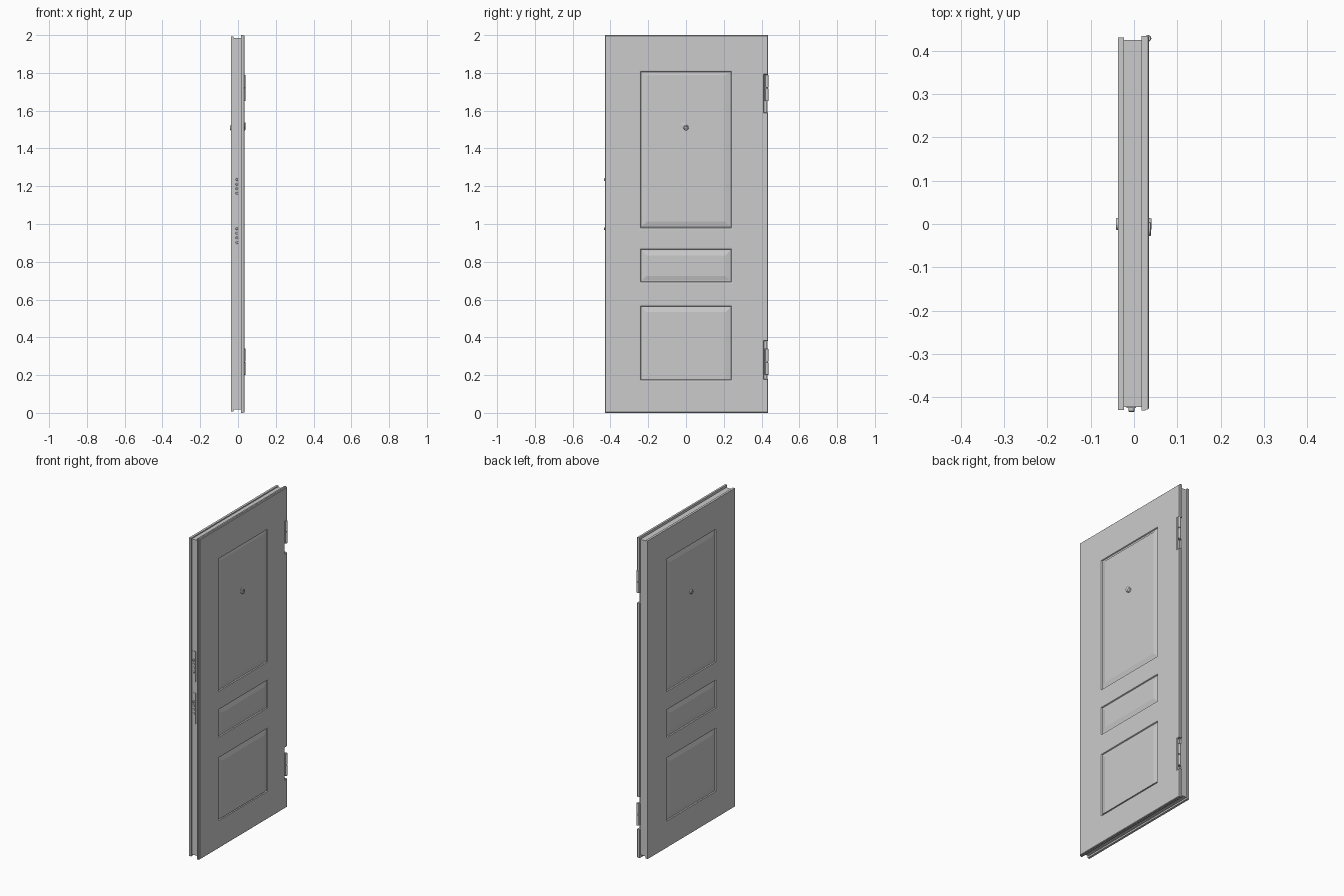
import bpy, bmesh, math
from mathutils import Matrix, Vector

if "Cube" in bpy.data.objects:
    bpy.data.objects.remove(bpy.data.objects["Cube"])

NOTCHES = [(0.18, 0.38), (1.59, 1.79)]
PANELS = [(0.165, 0.575), (0.685, 0.875), (0.972, 1.815)]


def finish(name, bm, smooth=False):
    bmesh.ops.recalc_face_normals(bm, faces=bm.faces[:])
    me = bpy.data.meshes.new(name)
    bm.to_mesh(me)
    bm.free()
    ob = bpy.data.objects.new(name, me)
    bpy.context.collection.objects.link(ob)
    if smooth:
        bpy.context.view_layer.objects.active = ob
        ob.select_set(True)
        bpy.ops.object.shade_smooth_by_angle(angle=math.radians(35))
        ob.select_set(False)
    return ob


def box(name, x, y, z):
    bm = bmesh.new()
    bmesh.ops.create_cube(bm, size=1)
    for v in bm.verts:
        v.co = [a[0] + (c + 0.5) * (a[1] - a[0]) for a, c in zip((x, y, z), v.co)]
    return finish(name, bm)


def lathe(name, profile, loc, axis, seg=24):
    """Spin (radius, height) points around an axis through loc."""
    bm = bmesh.new()
    vs = [bm.verts.new((r, 0, h)) for r, h in profile]
    es = [bm.edges.new(p) for p in zip(vs, vs[1:])]
    bmesh.ops.spin(bm, geom=vs + es, cent=(0, 0, 0), axis=(0, 0, 1),
                   angle=2 * math.pi, steps=seg)
    bmesh.ops.remove_doubles(bm, verts=bm.verts[:], dist=1e-5)
    rot = Vector((0, 0, 1)).rotation_difference(Vector(axis)).to_matrix().to_4x4()
    bmesh.ops.transform(bm, matrix=Matrix.Translation(loc) @ rot, verts=bm.verts[:])
    return finish(name, bm, True)


def skin(name, x, thick, y, z, panels=(), notches=(), flip=False, chamfer=0.0):
    """Flat sheet facing +x with moulded panels and hinge notches."""
    ys = [y[0], -0.25, 0.25, 0.412, y[1]]
    zs = sorted([z[0], z[1]] + [c for p in list(panels) + list(notches) for c in p])
    bm = bmesh.new()
    g = [[bm.verts.new((x, a, b)) for b in zs] for a in ys]
    regions = [[] for _ in panels]
    for i in range(len(ys) - 1):
        for j in range(len(zs) - 1):
            mid = (zs[j] + zs[j + 1]) / 2
            if i == 3 and any(a < mid < b for a, b in notches):
                continue
            f = bm.faces.new((g[i][j], g[i + 1][j], g[i + 1][j + 1], g[i][j + 1]))
            for k, (a, b) in enumerate(panels):
                if i == 1 and a < mid < b:
                    regions[k].append(f)
    bm.normal_update()
    # outer edge and thickness
    rim = [e for e in bm.edges if e.is_boundary]
    back = bmesh.ops.duplicate(bm, geom=bm.faces[:])
    vmap = back['vert_map']
    sides = [(e.verts[0], e.verts[1], vmap[e.verts[1]], vmap[e.verts[0]]) for e in rim]
    for s in sides:
        bm.faces.new(s)
    bv = [v for v in back['geom'] if isinstance(v, bmesh.types.BMVert)]
    bmesh.ops.translate(bm, vec=(-thick, 0, 0), verts=bv)
    # stepped groove, then a slope rising to the raised field
    for faces in regions:
        for w, d in [(0.008, -0.001), (0.003, -0.006), (0.004, 0), (0.026, 0.006)]:
            bm.normal_update()
            bmesh.ops.inset_region(bm, faces=faces, thickness=w, use_even_offset=True)
            bmesh.ops.translate(bm, vec=(d, 0, 0),
                                verts=list({v for f in faces for v in f.verts}))
    bmesh.ops.recalc_face_normals(bm, faces=bm.faces[:])
    if chamfer:
        bmesh.ops.bevel(bm, geom=[e for e in rim if e.is_valid], offset=chamfer,
                        segments=1, affect='EDGES')
    if flip:
        bmesh.ops.rotate(bm, cent=(0, 0, 0), verts=bm.verts[:],
                         matrix=Matrix.Rotation(math.pi, 3, 'Z'))
    return finish(name, bm)


# Door leaf: core, outer skin with flange, inner skin
box("door_core", (-0.024, 0.018), (-0.422, 0.425), (0.018, 1.985))
skin("outer_flange", 0.026, 0.009, (-0.43, 0.434), (0.0, 2.0), notches=NOTCHES)
skin("outer_panel", 0.035, 0.009, (-0.428, 0.434), (0.002, 1.998), PANELS, NOTCHES,
     chamfer=0.003)
skin("inner_panel", 0.037, 0.014, (-0.431, 0.429), (0.008, 1.992), PANELS, flip=True)

# Hinges: leaf plate and two-part barrel
for n, (z0, z1) in enumerate([(0.2, 0.34), (1.65, 1.79)]):
    mid = (z0 + z1) / 2
    box(f"hinge_leaf_{n}", (0.017, 0.033), (0.416, 0.429), (z0, z1))
    for m, (a, b) in enumerate([(z0, mid - 0.001), (mid + 0.001, z1)]):
        h = b - a
        lathe(f"hinge_barrel_{n}_{m}",
              [(0, 0), (0.006, 0), (0.0075, 0.002), (0.0075, h - 0.002), (0.006, h), (0, h)],
              (0.0325, 0.4285, a), (0, 0, 1), 20)

# Locks: face plates and bolts on the free edge
for n, z0 in enumerate([0.84, 1.10]):
    box(f"lock_plate_{n}", (-0.017, 0.005), (-0.4245, -0.41), (z0, z0 + 0.19))
    for k in range(4):
        y_out = 0.012 if k == 3 else 0.005
        lathe(f"lock_bolt_{n}_{k}",
              [(0, -0.01), (0.007, -0.01), (0.007, y_out - 0.0015), (0.0055, y_out), (0, y_out)],
              (-0.006, -0.4215, z0 + 0.062 + 0.0245 * k), (0, -1, 0), 16)

# Peephole: lens barrels on both faces and the swung-open cover
lens = [(0.0, -0.004), (0.014, -0.004), (0.014, 0.002), (0.012, 0.005),
        (0.008, 0.005), (0.006, 0.003), (0, 0.004)]
lathe("peephole_outer", lens, (0.035, 0, 1.51), (1, 0, 0))
lathe("peephole_inner", lens, (-0.037, 0, 1.51), (-1, 0, 0))
lathe("peephole_cover", [(0, -0.001), (0.016, -0.001), (0.016, 0.002), (0.014, 0.003), (0, 0.003)],
      (0.036, -0.012, 1.522), (1, 0, 0))
